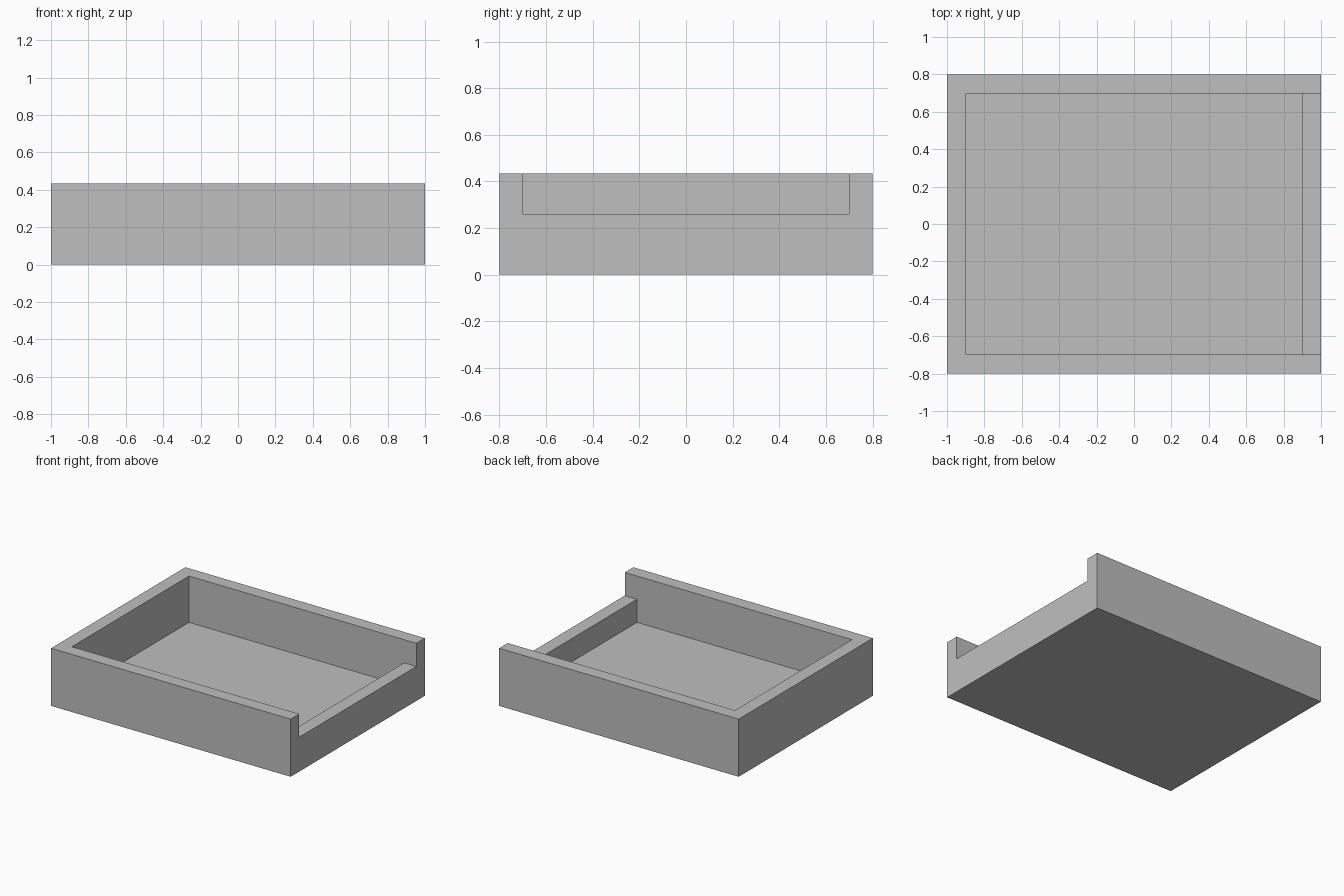
import bpy
import bmesh

if "Cube" in bpy.data.objects:
    bpy.data.objects.remove(bpy.data.objects["Cube"], do_unlink=True)

# Overall sizes
HALF_X, HALF_Y = 1.0, 0.8
WALL = 0.102
HEIGHT, LOW_EDGE, FLOOR = 0.435, 0.26, 0.085
IN_X, IN_Y = HALF_X - WALL, HALF_Y - WALL

# Plain grey material
grey = bpy.data.materials.new("plain_grey")
grey.use_nodes = True
colour = (0.52, 0.52, 0.52, 1.0)
grey.diffuse_color = colour
grey.node_tree.nodes["Principled BSDF"].inputs["Base Color"].default_value = colour


def box(name, low, high):
    """Box object spanning two opposite corners."""
    mesh = bpy.data.meshes.new(name)
    bm = bmesh.new()
    bmesh.ops.create_cube(bm, size=1)
    for v in bm.verts:
        v.co = [h if c > 0 else l for c, l, h in zip(v.co, low, high)]
    bm.to_mesh(mesh)
    bm.free()
    mesh.materials.append(grey)
    obj = bpy.data.objects.new(name, mesh)
    bpy.context.collection.objects.link(obj)
    return obj


def cut(target, cutter):
    """Subtract the cutter from the target and remove the cutter."""
    mod = target.modifiers.new("cut", "BOOLEAN")
    mod.operation = "DIFFERENCE"
    mod.solver = "EXACT"
    mod.object = cutter
    bpy.context.view_layer.objects.active = target
    bpy.ops.object.modifier_apply(modifier=mod.name)
    bpy.data.objects.remove(cutter, do_unlink=True)


# Solid block hollowed into a tray
tray = box("tray", (-HALF_X, -HALF_Y, 0), (HALF_X, HALF_Y, HEIGHT))
cut(tray, box("hollow_cutter", (-IN_X, -IN_Y, FLOOR), (IN_X, IN_Y, 1)))

# Lowered lip between the two long walls on the left side
cut(tray, box("lip_cutter", (0, -IN_Y, LOW_EDGE), (HALF_X + WALL, IN_Y, 1)))
